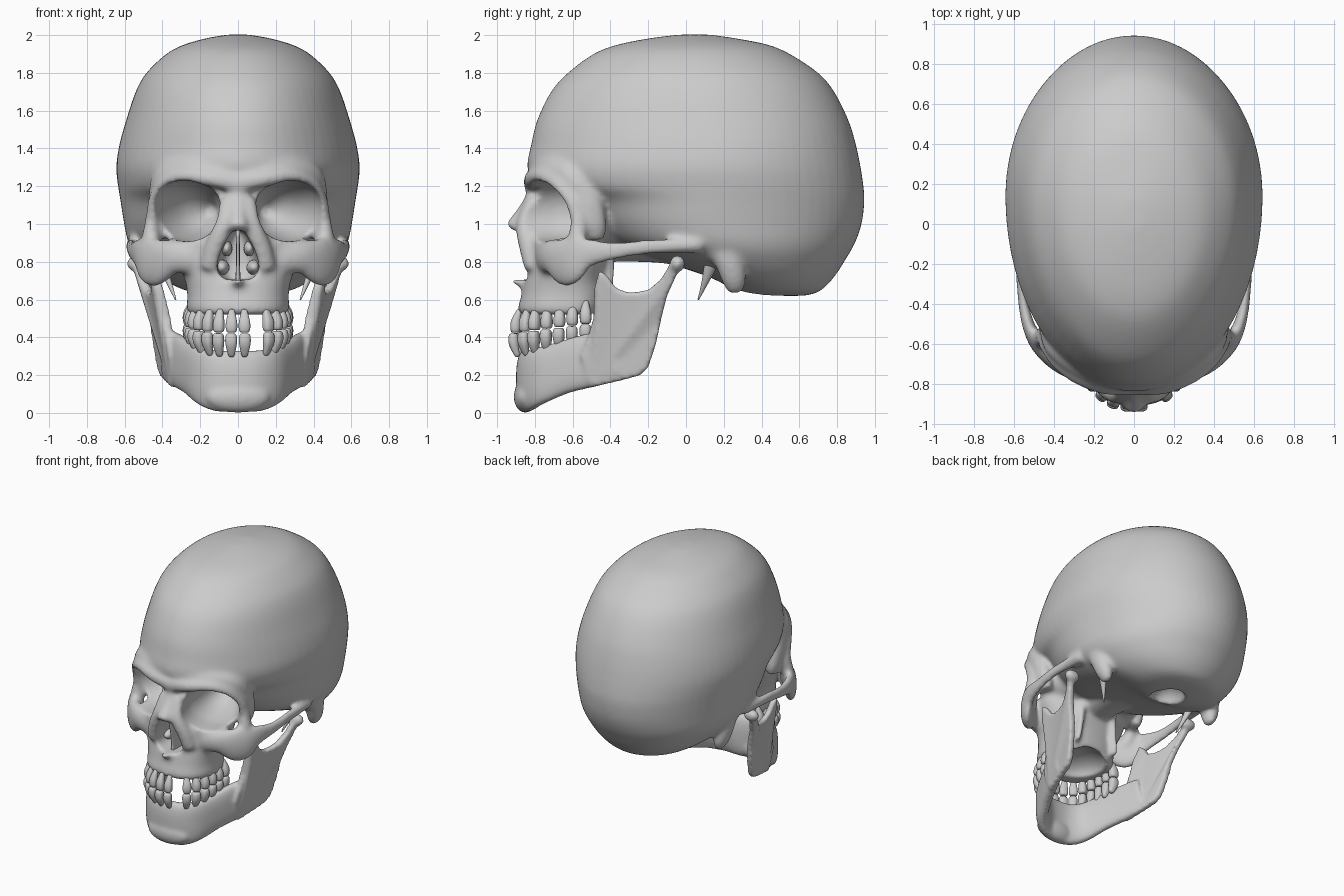
import bpy, bmesh, math
from mathutils import Vector, Matrix


def spline(rows, k):
    """Smooth Catmull-Rom interpolation through rows of numbers."""
    out = []
    for i in range(len(rows) - 1):
        p0, p1 = rows[max(i - 1, 0)], rows[i]
        p2, p3 = rows[i + 1], rows[min(i + 2, len(rows) - 1)]
        for j in range(k):
            t = j / k
            out.append([0.5 * (2 * b + (c - a) * t + (2 * a - 5 * b + 4 * c - d) * t * t
                               + (3 * b - a - 3 * c + d) * t ** 3)
                        for a, b, c, d in zip(p0, p1, p2, p3)])
    return out + [list(rows[-1])]


def oval(n, count):
    """Unit superellipse."""
    def f(v):
        return math.copysign(abs(v) ** (2 / n), v)
    angles = [2 * math.pi * i / count for i in range(count)]
    return [(f(math.cos(a)), f(math.sin(a))) for a in angles]


def loft(bm, rings):
    vs = [[bm.verts.new(p) for p in r] for r in rings]
    n = len(vs[0])
    for r, s in zip(vs, vs[1:]):
        for i in range(n):
            bm.faces.new((r[i], r[(i + 1) % n], s[(i + 1) % n], s[i]))
    bm.faces.new(vs[0][::-1])
    bm.faces.new(vs[-1])


def levels(bm, rows, n=2, k=4, count=64):
    """Stack of horizontal rings: z, front y, back y, half width, widest y."""
    rings = []
    for z, yf, yb, w, ym in spline(rows, k):
        rings.append([(w * u, ym + v * ((yb - ym) if v > 0 else (ym - yf)), z)
                      for u, v in oval(n, count)])
    loft(bm, rings)


def tube(bm, pts, ref=(0, 0, 1), n=2, k=5, count=24, both=False):
    """Swept oval: x, y, z, side radius, radius along ref."""
    rows = spline(pts, k)
    cs = [Vector(r[:3]) for r in rows]
    rings = []
    for i, r in enumerate(rows):
        t = (cs[min(i + 1, len(cs) - 1)] - cs[max(i - 1, 0)]).normalized()
        side = t.cross(Vector(ref)).normalized()
        up = side.cross(t)
        a, b = max(r[3], 0.003), max(r[4], 0.003)
        rings.append([cs[i] + side * u * a + up * v * b for u, v in oval(n, count)])
    loft(bm, rings)
    if both:
        loft(bm, [[(-p.x, p.y, p.z) for p in r] for r in rings])


def ball(bm, c, r, both=False):
    for s in ((1, -1) if both else (1,)):
        m = Matrix.Translation((c[0] * s, c[1], c[2])) @ Matrix.Diagonal((*r, 1))
        bmesh.ops.create_uvsphere(bm, u_segments=32, v_segments=20, radius=1, matrix=m)


def finish(bm, name, voxel=0, cutter=None, subsurf=0, soft=8):
    bmesh.ops.recalc_face_normals(bm, faces=bm.faces[:])
    me = bpy.data.meshes.new(name)
    bm.to_mesh(me)
    bm.free()
    ob = bpy.data.objects.new(name, me)
    bpy.context.collection.objects.link(ob)

    def remesh():
        m = ob.modifiers.new("fuse", 'REMESH')
        m.mode, m.voxel_size = 'VOXEL', voxel

    def smooth(n):
        m = ob.modifiers.new("soften", 'SMOOTH')
        m.factor, m.iterations = 0.5, n
    if voxel:
        remesh()
        if cutter:
            smooth(10)
            m = ob.modifiers.new("cut", 'BOOLEAN')
            m.operation, m.object = 'DIFFERENCE', cutter
            remesh()
        smooth(soft)
    if subsurf:
        ob.modifiers.new("round", 'SUBSURF').levels = subsurf
    if ob.modifiers:
        dg = bpy.context.evaluated_depsgraph_get()
        ob.data = bpy.data.meshes.new_from_object(ob.evaluated_get(dg))
        ob.modifiers.clear()
    ob.data.shade_smooth()
    return ob


# Cutters: eye sockets, nasal opening, palate vault, opening in the base
bm = bmesh.new()
tube(bm, [(.33, -.98, 1.06, .185, .158), (.27, -.72, 1.07, .19, .162), (.24, -.6, 1.07, .175, .155),
          (.19, -.45, 1.07, .12, .11), (.14, -.33, 1.07, .03, .03)], n=2.1, count=48, both=True)
tube(bm, [(0, -.84, .705, .06, .2), (0, -.84, .735, .1, .2), (0, -.84, .79, .11, .21),
          (0, -.84, .88, .08, .21), (0, -.84, .965, .03, .2)], ref=(0, 1, 0), n=3)
ball(bm, (0, -.6, .5), (.19, .2, .12))
ball(bm, (0, .36, .62), (.11, .14, .12))
cutter = finish(bm, "socket_cutter")
cutter.hide_render = True

# Braincase
bm = bmesh.new()
levels(bm, [
    (.62, .38, .63, .10, .48), (.645, .27, .71, .27, .46), (.72, .12, .785, .42, .36),
    (.82, -.18, .85, .53, .26), (.90, -.40, .895, .58, .2), (1.0, -.52, .93, .603, .16),
    (1.12, -.62, .945, .622, .15), (1.2, -.79, .94, .635, .15), (1.3, -.84, .925, .645, .14),
    (1.42, -.82, .90, .628, .14), (1.55, -.788, .86, .592, .13), (1.7, -.715, .785, .542, .1),
    (1.8, -.625, .70, .485, .08), (1.9, -.49, .55, .38, .06), (1.95, -.36, .43, .285, .05),
    (1.985, -.18, .25, .16, .05), (2.003, -.03, .12, .05, .05)])
# Upper jaw and middle of the face
levels(bm, [
    (.52, -.875, -.46, .255, -.62), (.55, -.89, -.44, .272, -.62),
    (.62, -.872, -.42, .268, -.62), (.70, -.855, -.42, .28, -.62),
    (.80, -.83, -.40, .32, -.6), (.90, -.825, -.40, .36, -.6),
    (1.0, -.80, -.40, .33, -.6), (1.1, -.79, -.40, .30, -.6), (1.22, -.78, -.40, .30, -.6)], n=2.4)
# Walls around the eye sockets
tube(bm, [(.14, -.25, 1.06, .14, .15), (.2, -.45, 1.07, .185, .18), (.255, -.62, 1.07, .205, .195)],
     both=True, count=40)
# Forehead slope behind the brow, running down into the temples
tube(bm, [(-.03, -.75, 1.28, .08, .08), (.14, -.74, 1.29, .08, .08), (.28, -.68, 1.29, .075, .08),
          (.38, -.60, 1.25, .07, .075), (.42, -.52, 1.14, .055, .07), (.42, -.49, 1.0, .05, .07),
          (.40, -.49, .92, .04, .06)], ref=(0, 1, 0), both=True)
# Brow and outer socket rim, widening into the cheek
tube(bm, [(-.03, -.815, 1.21, .05, .045), (.14, -.812, 1.24, .045, .045), (.28, -.76, 1.255, .045, .045),
          (.38, -.685, 1.22, .04, .045), (.435, -.61, 1.135, .037, .045), (.455, -.57, 1.03, .036, .045),
          (.46, -.578, .92, .05, .05), (.44, -.62, .82, .06, .05)], ref=(0, 1, 0), both=True)
# Cheekbone and arch
tube(bm, [(.22, -.74, .82, .06, .09), (.34, -.71, .825, .055, .09), (.45, -.63, .80, .048, .135),
          (.52, -.53, .845, .034, .085), (.557, -.38, .857, .026, .05), (.567, -.22, .877, .025, .043),
          (.56, -.08, .885, .033, .04), (.54, .08, .89, .05, .045)], both=True)
# Nose bones, edges of the nasal opening, nasal spine
tube(bm, [(0, -.79, 1.19, .065, .045), (0, -.81, 1.12, .055, .05), (0, -.855, 1.05, .05, .05),
          (0, -.925, .975, .055, .04)], ref=(0, 1, 0))
tube(bm, [(.05, -.80, 1.13, .045, .045), (.075, -.845, .99, .052, .055), (.12, -.83, .88, .055, .055),
          (.15, -.805, .76, .055, .05)], ref=(0, 1, 0), both=True)
tube(bm, [(0, -.82, .68, .08, .035), (0, -.88, .692, .035, .026), (0, -.925, .705, .018, .018)])
# Mastoids, base and plates behind the palate
tube(bm, [(.5, .18, .93, .06, .1), (.495, .23, .8, .062, .078), (.48, .255, .7, .052, .065),
          (.465, .26, .635, .025, .04)], ref=(0, 1, 0), both=True)
tube(bm, [(0, .25, .78, .16, .07), (0, -.1, .85, .14, .06), (0, -.45, .88, .12, .08)])
tube(bm, [(.14, -.42, .88, .03, .05), (.15, -.42, .72, .024, .045), (.17, -.42, .57, .022, .035)],
     ref=(0, 1, 0), both=True)
finish(bm, "skull", voxel=.0125, cutter=cutter)
bpy.data.objects.remove(cutter)

# Nasal septum and inner ridges
bm = bmesh.new()
tube(bm, [(0, -.71, .69, .014, .1), (0, -.71, .82, .01, .11), (0, -.73, .97, .012, .12)],
     ref=(0, 1, 0), n=4)
ball(bm, (.085, -.67, .77), (.04, .1, .04), both=True)
ball(bm, (.06, -.66, .87), (.03, .08, .04), both=True)
finish(bm, "nasal_septum")

# Styloid spikes
bm = bmesh.new()
tube(bm, [(.41, .15, .86, .04, .05), (.395, .13, .78, .026, .035), (.365, .1, .69, .015, .018),
          (.33, .065, .6, .004, .004)], ref=(0, 1, 0), both=True, count=16)
finish(bm, "styloid_spikes")

# Lower jaw: horseshoe body
bm = bmesh.new()
half = [(.1, -.835, .17, .05, .163), (.19, -.775, .197, .047, .15), (.26, -.65, .24, .045, .14),
        (.325, -.5, .28, .043, .143), (.375, -.36, .31, .035, .13)]
tube(bm, [(-x, *r) for x, *r in half[::-1]] + [(0, -.85, .168, .05, .163)] + half, n=2.6, count=36)
ball(bm, (0, -.85, .085), (.17, .062, .085))
# Lower jaw: upright branches with notch and hinge knob
outline = [(-.2, .24), (-.16, .36), (-.13, .5), (-.1, .62), (-.05, .73), (-.005, .8), (-.04, .83),
           (-.09, .78), (-.13, .71), (-.2, .65), (-.3, .635), (-.37, .66), (-.42, .73), (-.46, .755),
           (-.485, .66), (-.49, .5), (-.52, .4), (-.56, .3), (-.5, .135), (-.35, .17), (-.24, .2)]
for s in (1, -1):
    loft(bm, [[(s * (.41 + .1 * (z - .25) + .2 * (y + .2) + .15 * max(0, z - .5) + d), y, z)
               for y, z in outline] for d in (-.024, .024)])
ball(bm, (.53, -.045, .79), (.06, .04, .045), both=True)
finish(bm, "lower_jaw", voxel=.0115, soft=10)


# Teeth, evenly spaced along a blunt dental arch
def teeth(name, tip, up, ry, missing):
    arch = []
    for i in range(301):
        a = i / 300 * math.pi / 2
        arch.append(Vector((.258 * math.sin(a) ** .77, -.5 - ry * math.cos(a) ** .77, 0)))
    dist = [0]
    for p, q in zip(arch, arch[1:]):
        dist.append(dist[-1] + (q - p).length)
    bm = bmesh.new()
    for i in range(8):
        j = next(k for k, d in enumerate(dist) if d >= dist[-1] * (i + .5) / 8)
        p, t = arch[j], (arch[min(j + 3, 300)] - arch[j - 3]).normalized()
        out = Vector((-t.y, t.x, 0))
        if out.y > 0 and out.x < 0:
            out = -out
        wide = dist[-1] / 16 * .93
        deep = .027 if i < 3 else .036
        z0 = tip + .05 * (p.y + .9) / .4
        for s in (1, -1):
            if s == 1 and i in missing:
                continue
            pts = []
            for h, f, inset in ((0, .6, 0), (.01, .92, 0), (.045, 1, 0), (.08, .8, .008), (.125, .45, .025)):
                c = p - out * inset
                pts.append((s * c.x, c.y, z0 + up * h, wide * f, deep * f))
            tube(bm, pts, ref=(s * out.x, out.y, 0), n=2.6, k=2, count=14)
    finish(bm, name, subsurf=1)


teeth("upper_teeth", .425, 1, .405, (1,))
teeth("lower_teeth", .422, -1, .415, (1,))
